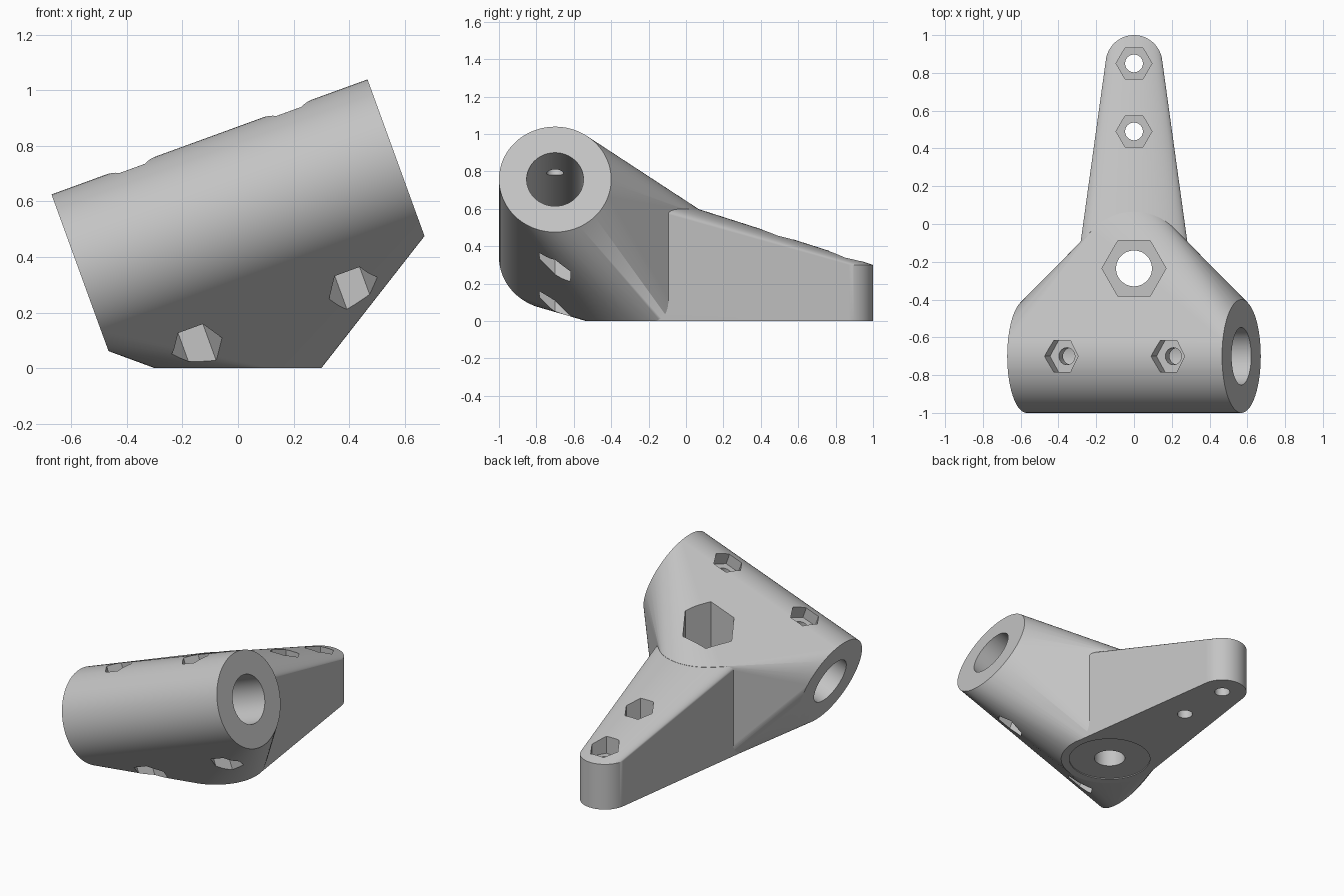
import bpy, bmesh, math
from mathutils import Matrix, Vector

cube = bpy.data.objects.get("Cube")
if cube:
    bpy.data.objects.remove(cube)

grey = bpy.data.materials.new("light grey plastic")
grey.use_nodes = True
colour = (0.55, 0.55, 0.55, 1)
grey.diffuse_color = colour
grey.node_tree.nodes["Principled BSDF"].inputs["Base Color"].default_value = colour

SIDES = 96
TUBE = Matrix.Translation((0, -0.7, 0.55)) @ Matrix.Rotation(math.radians(-20), 4, 'Y')
ALONG = Matrix.Rotation(math.pi / 2, 4, 'Y')
BASE_Y = -0.235


def add_prism(bm, x, y, z0, z1, r, sides=SIDES, frame=Matrix()):
    """Upright prism from z0 to z1, placed in the given frame."""
    place = frame @ Matrix.Translation((x, y, (z0 + z1) / 2))
    bmesh.ops.create_cone(bm, cap_ends=True, segments=sides, radius1=r, radius2=r,
                          depth=z1 - z0, matrix=place)


def finish(bm, name):
    bmesh.ops.recalc_face_normals(bm, faces=bm.faces)
    mesh = bpy.data.meshes.new(name)
    bm.to_mesh(mesh)
    bm.free()
    mesh.materials.append(grey)
    obj = bpy.data.objects.new(name, mesh)
    bpy.context.collection.objects.link(obj)
    return obj


def prism(name, *args, **kw):
    bm = bmesh.new()
    add_prism(bm, *args, **kw)
    return finish(bm, name)


def hull(name, *parts):
    """Convex skin around several prisms."""
    bm = bmesh.new()
    for args, frame in parts:
        add_prism(bm, *args, frame=frame)
    bmesh.ops.delete(bm, geom=bm.faces[:] + bm.edges[:], context='EDGES_FACES')
    res = bmesh.ops.convex_hull(bm, input=bm.verts[:])
    loose = [v for v in bm.verts if not v.link_faces]
    bmesh.ops.delete(bm, geom=loose, context='VERTS')
    bmesh.ops.dissolve_limit(bm, angle_limit=0.002, verts=bm.verts[:], edges=bm.edges[:])
    return finish(bm, name)


def combine(target, tool, operation):
    mod = target.modifiers.new(operation.title(), 'BOOLEAN')
    mod.operation, mod.object, mod.solver = operation, tool, 'EXACT'
    bpy.context.view_layer.objects.active = target
    bpy.ops.object.modifier_apply(modifier=mod.name)
    bpy.data.objects.remove(tool)


# Tube blended into the round base, and arm tapering to the back
bracket = hull("clamp_bracket",
               ((0, 0, -0.605, 0.605, 0.3), TUBE @ ALONG),
               ((0, BASE_Y, 0, 0.6, 0.3), Matrix()))
arm = hull("arm",
           ((0, BASE_Y, 0, 0.599, 0.299), Matrix()),
           ((0, 0.85, 0, 0.3, 0.15), Matrix()))
combine(bracket, arm, 'UNION')

# Tube bore
cutters = [prism("tube_bore", 0, 0, -1, 1, 0.152, frame=TUBE @ ALONG)]

# Vertical bolt holes with hexagonal nut pockets: y, hole, pocket, pocket floor
for y, hole, pocket, floor in ((BASE_Y, 0.095, 0.17, 0.3),
                               (0.49, 0.047, 0.095, 0.26),
                               (0.85, 0.047, 0.095, 0.26)):
    cutters.append(prism("bolt_hole", 0, y, -0.5, 1.5, hole, 48))
    cutters.append(prism("nut_pocket", 0, y, floor, 1.5, pocket, 6,
                         frame=Matrix.Translation((0, y, 0)) @ Matrix.Rotation(math.pi / 6, 4, 'Z')
                         @ Matrix.Translation((0, -y, 0))))

# Cross bolts through the tube, with pockets above and below
for x in (-0.3, 0.3):
    cutters.append(prism("cross_bolt_hole", x, 0, -1, 1, 0.045, 48, frame=TUBE))
    turn = TUBE @ Matrix.Translation((x, 0, 0)) @ Matrix.Rotation(math.pi / 6, 4, 'Z')
    for z0, z1 in ((0.215, 1), (-1, -0.215)):
        cutters.append(prism("cross_nut_pocket", 0, 0, z0, z1, 0.095, 6, frame=turn))

# Shallow round recess under the base
cutters.append(prism("base_recess", 0, BASE_Y, -0.1, 0.006, 0.25))

for cutter in cutters:
    combine(bracket, cutter, 'DIFFERENCE')

# Smooth rounds with crisp edges
bpy.ops.object.select_all(action='DESELECT')
bracket.select_set(True)
bpy.context.view_layer.objects.active = bracket
bpy.ops.object.shade_smooth_by_angle(angle=math.radians(25))
weighted = bracket.modifiers.new("Weighted Normals", 'WEIGHTED_NORMAL')
weighted.keep_sharp = True
